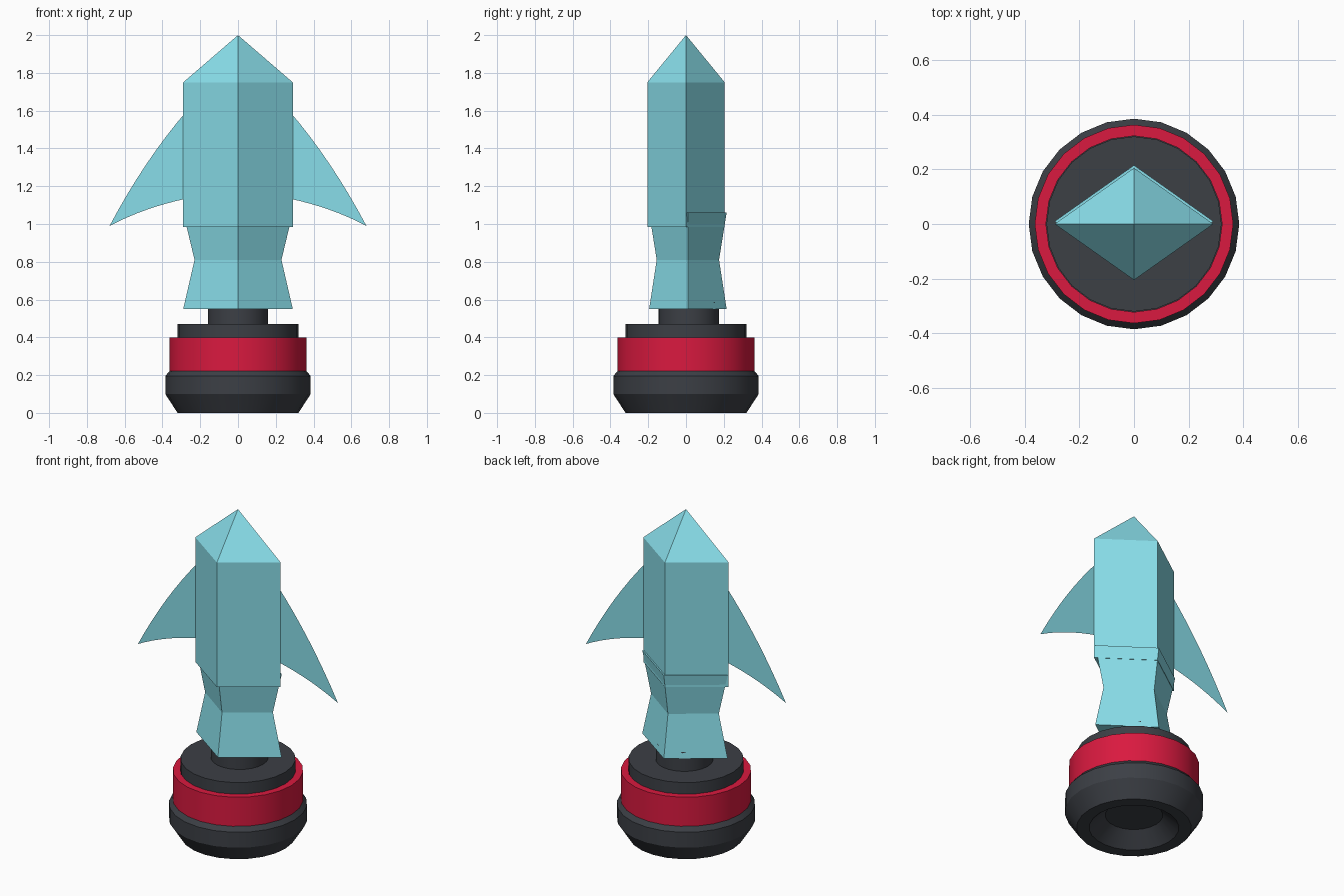
import bpy, bmesh, math

if "Cube" in bpy.data.objects:
    bpy.data.objects.remove(bpy.data.objects["Cube"])


def material(name, rgb):
    m = bpy.data.materials.new(name)
    m.diffuse_color = (*rgb, 1)
    m.use_nodes = True
    m.node_tree.nodes["Principled BSDF"].inputs["Base Color"].default_value = m.diffuse_color
    return m


TEAL = material("teal", (0.25, 0.73, 0.82))
RED = material("red", (0.70, 0.01, 0.05))
DARK = material("dark", (0.045, 0.05, 0.06))


def finish(name, bm, mat, smooth=False):
    bmesh.ops.remove_doubles(bm, verts=bm.verts, dist=1e-5)
    if not name.endswith("fin"):
        bmesh.ops.recalc_face_normals(bm, faces=bm.faces)
    me = bpy.data.meshes.new(name)
    bm.to_mesh(me)
    bm.free()
    me.materials.append(mat)
    ob = bpy.data.objects.new(name, me)
    bpy.context.collection.objects.link(ob)
    if smooth:
        bpy.ops.object.select_all(action='DESELECT')
        ob.select_set(True)
        bpy.context.view_layer.objects.active = ob
        bpy.ops.object.shade_smooth_by_angle(angle=math.radians(25))
    return ob


def loft(name, levels, mat, sides, cy=0.0, closed=False, smooth=False):
    """Stack rings of (x radius, y radius, z); zero radius makes a point."""
    bm = bmesh.new()
    rings = []
    for rx, ry, z in levels:
        if rx == 0:
            rings.append([bm.verts.new((0, cy, z))] * sides)
            continue
        angles = [2 * math.pi * i / sides for i in range(sides)]
        rings.append([bm.verts.new((rx * math.cos(a), cy + ry * math.sin(a), z))
                      for a in angles])
    pairs = list(zip(rings, rings[1:]))
    if closed:
        pairs.append((rings[-1], rings[0]))
    for a, b in pairs:
        for i in range(sides):
            j = (i + 1) % sides
            bm.faces.new(list(dict.fromkeys((a[i], a[j], b[j], b[i]))))
    if not closed:
        for r in (rings[0], rings[-1]):
            if r[0] is not r[1]:
                bm.faces.new(r)
    return finish(name, bm, mat, smooth)


def lathe(name, profile, mat, **kw):
    return loft(name, [(r, r, z) for r, z in profile], mat, 24, smooth=True, **kw)


# Round base with a recessed underside
lathe("base", [(0.16, 0.08), (0.25, 0), (0.32, 0), (0.385, 0.1), (0.385, 0.195),
               (0.36, 0.225), (0.32, 0.225), (0.32, 0.47)], DARK)
# Coloured band around the base
lathe("base_band", [(0.363, 0.22), (0.363, 0.40), (0.322, 0.40), (0.322, 0.22)],
      RED, closed=True)
# Short stem joining base and grip
lathe("stem", [(0.16, 0.45), (0.16, 0.588)], DARK, cy=0.015)

# Waisted diamond grip, set slightly to the back
loft("grip", [(0.29, 0.205, 0.55), (0.23, 0.165, 0.81), (0.29, 0.205, 1.06)],
     TEAL, 4, cy=0.01)
# Diamond crystal body with a pointed top
loft("crystal", [(0.29, 0.205, 0.985), (0.29, 0.205, 1.75), (0, 0, 2.0)], TEAL, 4)


def curve(p, mid, q, n=8):
    """Quadratic arc from p to q passing through mid."""
    c = [2 * m - (a + b) / 2 for a, m, b in zip(p, mid, q)]
    return [[(1 - t) ** 2 * a + 2 * t * (1 - t) * k + t * t * b
             for a, k, b in zip(p, c, q)] for t in (i / n for i in range(n + 1))]


# Thin swept fins on both sides
upper = curve((0.27, 1.60), (0.485, 1.317), (0.68, 0.99))
lower = curve((0.27, 1.135), (0.485, 1.075), (0.68, 0.99))
for side, name in ((1, "right_fin"), (-1, "left_fin")):
    bm = bmesh.new()
    u, l = ([bm.verts.new((side * x, 0, z)) for x, z in pts] for pts in (upper, lower))
    for i in range(len(u) - 1):
        quad = (l[i], l[i + 1], u[i + 1], u[i])
        bm.faces.new(quad if side > 0 else quad[::-1])
    finish(name, bm, TEAL)
